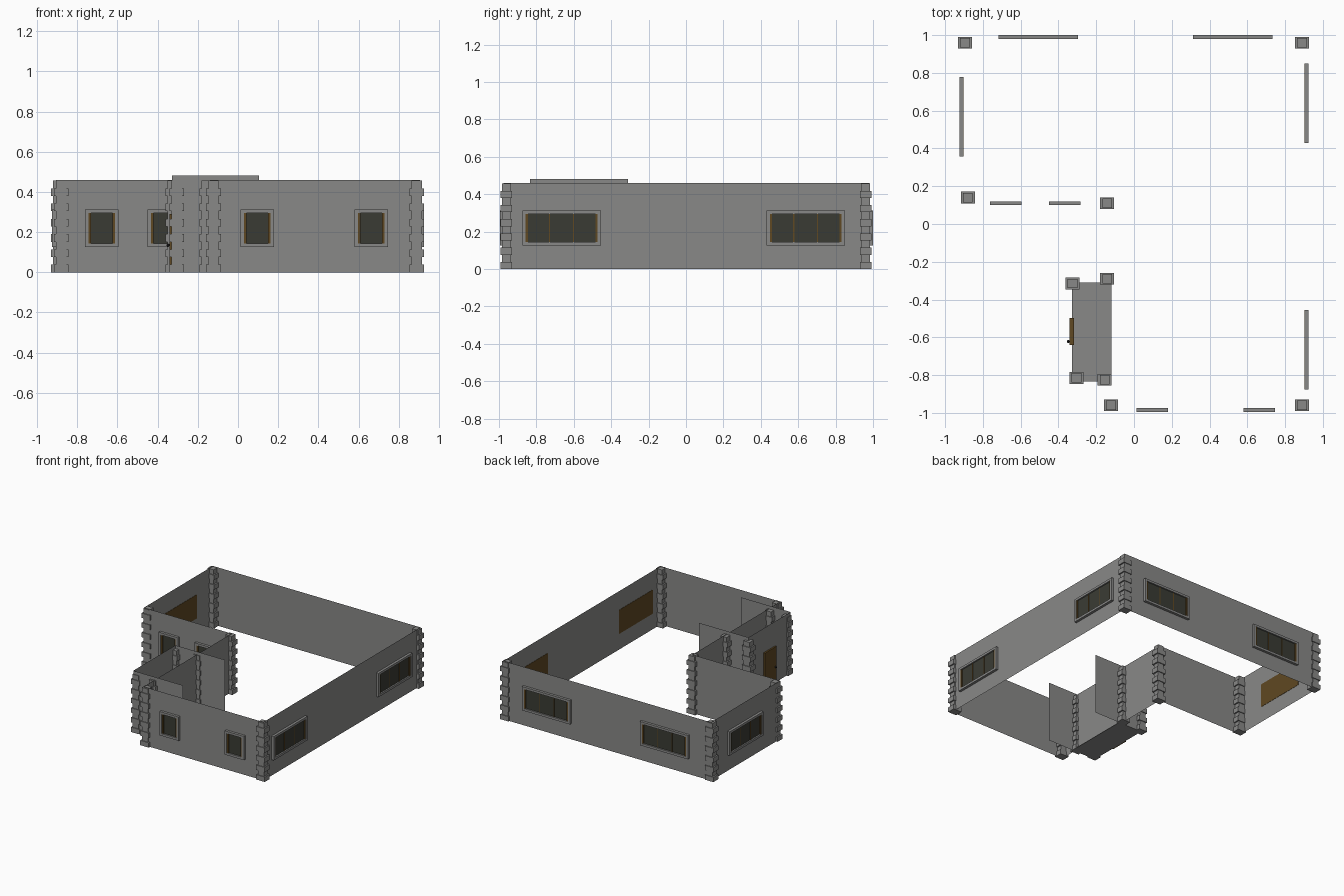
import bpy, bmesh
from mathutils import Vector

if "Cube" in bpy.data.objects:
    bpy.data.objects.remove(bpy.data.objects["Cube"])


def material(name, rgb):
    m = bpy.data.materials.new(name)
    m.diffuse_color = (*rgb, 1)
    m.use_nodes = True
    m.node_tree.nodes["Principled BSDF"].inputs["Base Color"].default_value = m.diffuse_color
    return m


STONE = material("grey stone", (0.25, 0.25, 0.245))
WOOD = material("brown wood", (0.115, 0.065, 0.016))
GLASS = material("dark glass", (0.042, 0.044, 0.034))
METAL = material("dark metal", (0.02, 0.02, 0.02))


def finish(name, bm, mat):
    me = bpy.data.meshes.new(name)
    bm.to_mesh(me)
    bm.free()
    me.materials.append(mat)
    ob = bpy.data.objects.new(name, me)
    bpy.context.collection.objects.link(ob)
    return ob


def add_box(bm, x0, x1, y0, y1, z0, z1):
    r = bmesh.ops.create_cube(bm, size=1)
    for v in r["verts"]:
        v.co = Vector(((x0 + x1) / 2 + v.co.x * (x1 - x0),
                       (y0 + y1) / 2 + v.co.y * (y1 - y0),
                       (z0 + z1) / 2 + v.co.z * (z1 - z0)))


def boxes(name, mat, items):
    bm = bmesh.new()
    for b in items:
        add_box(bm, *b)
    return finish(name, bm, mat)


def sheet_wall(name, path, height, closed=False):
    """Thin upright wall along a plan path."""
    bm = bmesh.new()
    lo = [bm.verts.new((x, y, 0)) for x, y in path]
    hi = [bm.verts.new((x, y, height)) for x, y in path]
    n = len(path)
    for i in range(n if closed else n - 1):
        j = (i + 1) % n
        bm.faces.new((lo[i], lo[j], hi[j], hi[i]))
    return finish(name, bm, STONE)


# Main L-shaped walls and the slightly taller porch walls
W, B, F, IX, IY = 0.905, 0.98, -0.975, -0.14, 0.12
sheet_wall("main_walls", [(-W, IY), (IX, IY), (IX, F), (W, F), (W, B), (-W, B)], 0.46, True)
sheet_wall("porch_walls", [(0.105, -0.31), (-0.328, -0.31), (-0.328, -0.835), (0.105, -0.835)], 0.482)

# Porch floor
boxes("porch_floor", STONE, [(-0.328, -0.12, -0.835, -0.31, 0, 0.004)])

# Corner stones, alternating wide and narrow
corners = [(-0.895, 0.96), (0.89, 0.96), (0.89, -0.96), (-0.122, -0.96),
           (-0.142, 0.11), (-0.88, 0.14), (-0.325, -0.315), (-0.142, -0.29),
           (-0.305, -0.815), (-0.155, -0.825)]
H = 0.038
for cx, cy in corners:
    stones = []
    for k in range(12):
        a, b = (0.037, 0.031) if k % 2 == 0 else (0.026, 0.025)
        stones.append((cx - a, cx + a, cy - b, cy + b, k * H, (k + 1) * H))
    boxes("corner_stones", STONE, stones)


def window(axis, sign, wall, u0, u1):
    """axis: wall normal axis, sign: outward direction, u0..u1: span along the wall."""
    z0, z1, t = 0.125, 0.313, 0.018

    def part(a, b, d0, d1, c, d):
        n = sorted((wall + sign * d0, wall + sign * d1))
        return (*n, a, b, c, d) if axis == "x" else (a, b, *n, c, d)

    # Stone surround
    boxes("window_surround", STONE, [
        part(u0, u1, 0, 0.02, z0, z0 + t), part(u0, u1, 0, 0.02, z1 - t, z1),
        part(u0, u0 + t, 0, 0.02, z0 + t, z1 - t), part(u1 - t, u1, 0, 0.02, z0 + t, z1 - t)])
    # Dark pane
    a, b, c, d = u0 + t, u1 - t, z0 + t, z1 - t
    boxes("window_pane", GLASS, [part(a, b, 0.002, 0.009, c, d)])
    # Wooden side posts and dividers
    w = 0.012
    posts = [part(a, a + w, 0.009, 0.017, c, d), part(b - w, b, 0.009, 0.017, c, d)]
    if u1 - u0 > 0.3:
        for k in (1, 2):
            m = a + (b - a) * k / 3
            posts.append(part(m - 0.003, m + 0.003, 0.009, 0.012, c, d))
    boxes("window_posts", WOOD, posts)
    # Wooden panel on the inner face of the side walls
    if axis == "x":
        boxes("inner_panel", WOOD, [part(u0, u1, -0.003, -0.001, z0, z1)])


for u0 in (0.012, 0.58):
    window("y", -1, F, u0, u0 + 0.167)
for u0 in (-0.762, -0.451):
    window("y", -1, IY, u0, u0 + 0.167)
for u0 in (-0.717, 0.312):
    window("y", 1, B, u0, u0 + 0.42)
for u0 in (-0.875, 0.43):
    window("x", 1, W, u0, u0 + 0.42)
window("x", -1, -W, 0.357, 0.777)

# Front door with knob
boxes("door", WOOD, [(-0.341, -0.317, -0.64, -0.497, 0.004, 0.29)])
bm = bmesh.new()
bmesh.ops.create_icosphere(bm, subdivisions=1, radius=0.009)
bmesh.ops.translate(bm, verts=bm.verts, vec=(-0.348, -0.622, 0.135))
finish("door_knob", bm, METAL)
